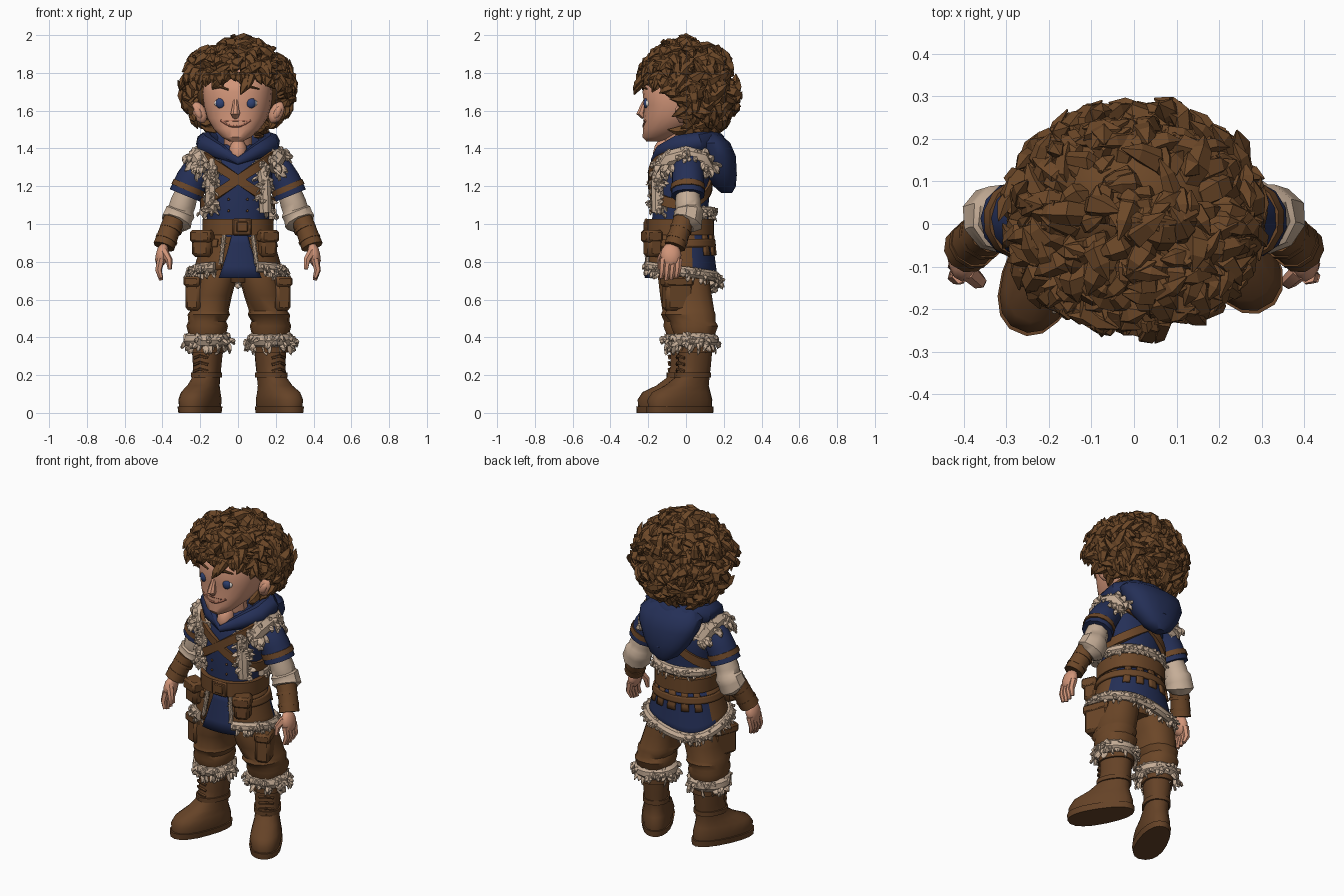
import bpy, bmesh, math, random
from math import sin, cos, pi, radians
from mathutils import Vector, Matrix

random.seed(4)
cube = bpy.data.objects.get("Cube")
if cube:
    bpy.data.objects.remove(cube)


def material(name, *rgb):
    m = bpy.data.materials.new(name)
    m.use_nodes = True
    m.diffuse_color = (*rgb, 1)
    m.node_tree.nodes["Principled BSDF"].inputs["Base Color"].default_value = (*rgb, 1)
    return m


HAIR = material("hair brown", .15, .064, .021)
LEATHER = material("leather brown", .148, .062, .021)
BOOT = material("boot brown", .13, .055, .02)
BLUE = material("tunic blue", .018, .029, .095)
FUR = material("fur beige", .55, .41, .3)
SHIRT = material("shirt cream", .56, .42, .31)
SKIN = material("skin", .64, .3, .19)
WHITE = material("eye white", .75, .7, .65)
IRIS = material("iris blue", .03, .055, .17)
LIP = material("lip", .42, .16, .1)
smooth_parts = []


def finish(bm, name, mat, smooth=True):
    bmesh.ops.recalc_face_normals(bm, faces=bm.faces)
    me = bpy.data.meshes.new(name)
    bm.to_mesh(me)
    bm.free()
    ob = bpy.data.objects.new(name, me)
    bpy.context.collection.objects.link(ob)
    me.materials.append(mat)
    if smooth:
        smooth_parts.append(ob)
    return ob


def oval(a, p=2.3):
    c, s = cos(a), sin(a)
    return math.copysign(abs(c) ** (2 / p), c), math.copysign(abs(s) ** (2 / p), s)


def skin_rings(bm, rings, closed=False):
    rings = [[bm.verts.new(v) for v in r] for r in rings]
    n = len(rings[0])
    for a, b in zip(rings, rings[1:] + rings[:1] if closed else rings[1:]):
        for i in range(n):
            j = (i + 1) % n
            bm.faces.new((a[i], a[j], b[j], b[i]))
    if not closed:
        bm.faces.new(rings[0])
        bm.faces.new(rings[-1])


def loft(name, rings, mat, n=18):
    """Stack of horizontal ovals: x, y, z, x radius, y radius."""
    bm = bmesh.new()
    skin_rings(bm, [[(x + rx * oval(2 * pi * i / n)[0], y + ry * oval(2 * pi * i / n)[1], z)
                     for i in range(n)] for x, y, z, rx, ry in rings])
    return finish(bm, name, mat)


def limb(name, pts, radii, mat, n=9, closed=False):
    """Tube along a path with a radius for each point."""
    pts = [Vector(p) for p in pts]
    radii = radii if isinstance(radii, (list, tuple)) else [radii] * len(pts)
    bm, rings, last, u = bmesh.new(), [], len(pts) - 1, Vector((.3, 1, .1))
    for i, p in enumerate(pts):
        ahead = pts[(i + 1) % len(pts)] if closed else pts[min(i + 1, last)]
        t = (ahead - pts[i - 1 if closed else max(i - 1, 0)]).normalized()
        u = (u - t * u.dot(t)).normalized()
        v = t.cross(u)
        rings.append([p + (u * cos(2 * pi * k / n) + v * sin(2 * pi * k / n)) * radii[i] for k in range(n)])
    skin_rings(bm, rings, closed)
    return finish(bm, name, mat)


def ball(name, loc, size, mat, turn=0):
    bm = bmesh.new()
    bmesh.ops.create_icosphere(bm, subdivisions=2, radius=1, matrix=Matrix.LocRotScale(
        Vector(loc), Matrix.Rotation(turn, 3, 'Y'), Vector(size)))
    return finish(bm, name, mat)


def box(name, loc, size, mat, turn=0, bevel=.012):
    bm = bmesh.new()
    bmesh.ops.create_cube(bm, size=1, matrix=Matrix.LocRotScale(
        Vector(loc), Matrix.Rotation(turn, 3, 'Z'), Vector(size)))
    bmesh.ops.bevel(bm, geom=bm.edges[:], offset=bevel, segments=1, affect='EDGES')
    return finish(bm, name, mat)


def hoop(name, z, rx, ry, height, mat, slope=0, y=-.03, thick=.014, n=32):
    """Belt of rectangular section around an oval body."""
    bm, rings = bmesh.new(), []
    for i in range(n):
        c, s = oval(2 * pi * i / n)
        rings.append([(c * (rx + o), y + s * (ry + o), z + slope * c * rx + h * height / 2)
                      for o, h in ((-thick, -1), (thick, -1), (thick, 1), (-thick, 1))])
    skin_rings(bm, rings, closed=True)
    return finish(bm, name, mat)


def tuft(bm, p, n, t, length, width, sides=5):
    """Curved pointed lock leaving p along normal n and bending to t."""
    u = n.cross(t).normalized()
    rings = []
    for up, along, w in ((-.1, 0, .8), (.26, .3, 1), (.36, .7, .75), (.34, 1.05, .08)):
        c = p + n * up * length + t * along * length
        rings.append([c + (u * cos(2 * pi * k / sides) + n * sin(2 * pi * k / sides)) * width * w
                      for k in range(sides)])
    skin_rings(bm, rings)


def wild():
    return Vector([random.gauss(0, 1) for _ in range(3)]).normalized()


def fur(name, pts, r, count, closed=False):
    """Fur trim: a core tube covered with small pointed locks."""
    pts = [Vector(p) for p in pts]
    limb(name + "_core", pts, r * .95, FUR, 8, closed)
    path = pts + pts[:1] if closed else pts
    bm = bmesh.new()
    for _ in range(count):
        i = random.randrange(len(path) - 1)
        t = (path[i + 1] - path[i]).normalized()
        w = wild()
        n = (w - t * w.dot(t)).normalized()
        lie = (t * random.uniform(-.6, .6) + Vector((0, 0, -.6)) + n * .2 + wild() * .2).normalized()
        tuft(bm, path[i].lerp(path[i + 1], random.random()) + n * r * .65, n, lie,
             r * random.uniform(.7, 1.1), r * random.uniform(.32, .46), 4)
    finish(bm, name, FUR, False)


def skirt_point(a, z, off=0):
    c, s = oval(a, 2.1)
    drop = .96 - z
    return Vector((c * (.175 + drop * .3 + off), -.03 + s * (.165 + drop * .13 + off), z))


def hem(a):
    # lowest at the back, a little to the right
    return .735 - .025 * sin(a) - .045 * max(0, cos(a - 2.1)) ** 4


def shell(name, start, end, top, bottom, mat, off=0, n=24, taper=1):
    """Curved cloth panel hanging around the hips; angles in degrees."""
    bm, rows, mid = bmesh.new(), [], radians(start + end) / 2
    for k in range(5):
        row = []
        for i in range(n + 1):
            a = radians(start + (end - start) * i / n)
            z = top + (bottom(a) - top) * k / 4
            row.append(bm.verts.new(skirt_point(mid + (a - mid) * (taper + (1 - taper) * k / 4), z, off)))
        rows.append(row)
    for a, b in zip(rows, rows[1:]):
        for i in range(n):
            bm.faces.new((a[i], a[i + 1], b[i + 1], b[i]))
    ob = finish(bm, name, mat)
    ob.modifiers.new("thickness", 'SOLIDIFY').thickness = .014
    return ob


# Torso, hips, neck
loft("tunic", [(0, -.03, .93, .165, .155), (0, -.03, 1.05, .165, .15), (0, -.03, 1.18, .178, .155),
               (0, -.02, 1.3, .19, .145), (0, -.02, 1.37, .15, .12), (0, -.02, 1.42, .08, .08)], BLUE)
loft("hips", [(0, -.01, .69, .07, .1), (0, -.01, .73, .1, .12), (0, -.02, .8, .185, .145),
              (0, -.02, .95, .16, .145)], LEATHER)
limb("neck", [(0, -.02, 1.3), (0, -.05, 1.5)], .075, SKIN)
ball("open_collar_skin", (0, -.115, 1.375), (.05, .06, .08), SKIN)
for x in (-.05, .05):
    for z in (1.07, 1.13, 1.19):
        ball("button", (x, -.184, z), (.007, .006, .007), LEATHER)

# Chest straps
hoop("chest_strap_left", 1.235, .192, .162, .055, LEATHER, .68, thick=.01)
hoop("chest_strap_right", 1.235, .187, .158, .055, LEATHER, -.68, thick=.01)

# Hood with folds
limb("hood_collar", [(0, -.165, 1.335), (.09, -.13, 1.38), (.165, -.04, 1.415), (.17, .06, 1.43), (.1, .13, 1.44),
                     (0, .15, 1.44), (-.1, .13, 1.44), (-.17, .06, 1.43), (-.165, -.04, 1.415),
                     (-.09, -.13, 1.38)], [.022, .04] + [.056] * 7 + [.04], BLUE, closed=True)
loft("hood_drape", [(0, .215, 1.165, .03, .03), (0, .205, 1.2, .09, .06), (0, .185, 1.27, .145, .085),
                    (0, .165, 1.36, .19, .1), (0, .135, 1.43, .2, .1), (0, .11, 1.485, .14, .06)], BLUE)
for z, w, y in ((1.37, .17, .25), (1.3, .13, .255)):
    limb("hood_fold", [(w * sin(a), y - .08 * sin(a) ** 2, z - .07 * cos(a) + .03)
                       for a in (i * pi / 10 for i in range(-5, 6))], .016, BLUE, 6)

# Skirt, front flap, fur hem
skirt = shell("skirt", -66, 248, .96, hem, LEATHER, n=48)
skirt.data.materials.append(BLUE)
for f in skirt.data.polygons:
    f.material_index = int(f.center.y > .04)
shell("front_flap", -114, -60, .96, lambda a: .715, BLUE, -.008, 8, .45)
fur("skirt_hem_fur", [skirt_point(radians(a), hem(radians(a)) + .015) for a in range(-66, 249, 9)], .03, 280)
for a in (-66, 248):
    fur("skirt_edge_fur", [skirt_point(radians(a), z, .005) for z in (.79, .86, .94)], .012, 30)

# Belts, buckle, back tabs, pouches
hoop("main_belt", .985, .175, .165, .085, LEATHER)
shell("low_belt", -55, 238, .92, lambda a: .88, LEATHER, .014, 40)
box("buckle", (.022, -.21, .985), (.1, .02, .09), BOOT, bevel=.008)
box("buckle_center", (.022, -.218, .985), (.06, .015, .055), LEATHER, bevel=.005)
for a in range(42, 140, 22):
    shell("back_tab", a, a + 12, .95, lambda q: .835, LEATHER, .012, 3)
for x, y, w, turn in ((-.185, -.15, .105, -.4), (.155, -.175, .09, .4)):
    box("belt_pouch", (x, y, .895), (w, .085, .14), LEATHER, turn, .018)
    box("pouch_flap", (x * 1.01, y - .006, .935), (w + .012, .092, .065), LEATHER, turn)

# Vest fur
fur("vest_hem_fur", [(.178 * cos(a), -.02 + .155 * sin(a), 1.065) for a in (radians(d) for d in range(-6, 187, 12))],
    .03, 100)

for side, s in (("left_", 1), ("right_", -1)):
    def flip(*pts):
        return [(s * x, y, z) for x, y, z in pts]

    fur(side + "shoulder_fur", flip((.17, -.115, 1.3), (.2, -.085, 1.345), (.21, 0, 1.365), (.2, .08, 1.345),
                                    (.17, .105, 1.29)), .052, 105)
    fur(side + "vest_edge_fur", flip((.12, -.135, 1.34), (.14, -.152, 1.22), (.145, -.15, 1.06)), .036, 75)

    # Arm
    limb(side + "sleeve", flip((.14, .01, 1.33), (.2, .01, 1.3), (.245, .01, 1.23), (.278, .01, 1.15)),
         [.07, .085, .086, .09], BLUE, 12)
    limb(side + "sleeve_band", flip((.257, .01, 1.205), (.269, .01, 1.177)), [.092, .094], LEATHER, 12)
    limb(side + "shirt_sleeve", flip((.265, .01, 1.19), (.292, .012, 1.11), (.302, .015, 1.08), (.306, .016, 1.065),
                                     (.318, .014, 1.04), (.328, .008, 1.01), (.338, -.005, .995)),
         [.06, .07, .069, .081, .079, .084, .056], SHIRT, 9)
    limb(side + "bracer", flip((.338, -.012, 1.02), (.362, -.03, .965), (.393, -.06, .88)),
         [.058, .055, .058], LEATHER, 10)
    for t in (.25, .75):
        a, b = (Vector(p) for p in flip((.343, -.016, 1), (.39, -.058, .89)))
        limb(side + "bracer_strap", [a.lerp(b, t - .06), a.lerp(b, t + .06)], .06, LEATHER, 10)
    ball(side + "palm", (s * .403, -.08, .835), (.034, .056, .068), SKIN, s * -.2)
    for i in range(4):
        y = -.12 + i * .027
        limb(side + "finger", flip((.408, y, .815), (.421, y - .004, .755), (.407, y - .012, .7 + abs(i - 1.3) * .01)),
             [.021, .018, .011], SKIN, 6)
    limb(side + "thumb", flip((.392, -.11, .855), (.365, -.135, .81), (.36, -.14, .76)), [.023, .019, .011], SKIN, 6)

    # Leg, thigh pocket, fur cuff
    back, out = (.045, .172) if s > 0 else (.005, -.163)
    loft(side + "trouser_leg", [(s * .085, -.01, .86, .09, .115), (s * .11, -.015, .73, .107, .138),
                                (s * .138, 0, .62, .106, .14), (out * .93, back / 2, .54, .102, .13),
                                (out * .95, back / 2, .52, .112, .138), (out, back * .8, .485, .1, .122),
                                (out, back, .46, .11, .128), (out, back, .4, .095, .105)], LEATHER, 14)
    box(side + "thigh_pocket", (s * .218, -.045, .625), (.085, .15, .165), LEATHER, s * .35, .016)
    box(side + "pocket_flap", (s * .222, -.048, .695), (.09, .16, .055), LEATHER, s * .35)
    fur(side + "cuff_fur", [(out + .089 * cos(a), back + .089 * sin(a), .387)
                            for a in (i * pi / 8 for i in range(16))], .041, 150, True)

    # Boot, shaped pointing forward and then turned out
    boot = [loft(side + "boot", [(0, -.088, .03, .08, .187), (0, -.088, .07, .085, .189), (0, -.08, .11, .078, .17),
                                 (0, -.045, .145, .07, .125), (0, -.012, .19, .067, .094), (0, 0, .25, .071, .088),
                                 (0, .005, .38, .082, .094)], BOOT),
            loft(side + "sole", [(0, -.088, 0, .082, .195), (0, -.088, .035, .088, .197)], BOOT),
            hoop(side + "boot_strap", .335, .077, .091, .03, BOOT, y=.003, thick=.01),
            hoop(side + "ankle_strap", .2, .068, .091, .026, BOOT, y=-.01, thick=.008)]
    for i in range(4):
        z = .185 + i * .035
        boot.append(limb(side + "boot_lace", [(-.04, -.084, z), (0, -.104, z + .012), (.04, -.084, z)], .008, BOOT, 5))
    place = Matrix.Translation((out, back, 0)) @ Matrix.Rotation(.52 if s > 0 else -.4, 4, 'Z')
    for ob in boot[:2]:
        for v in ob.data.vertices:
            v.co.x *= 1 - v.co.y * .5 if v.co.z < .15 else 1
    for ob in boot:
        ob.data.transform(place)

# Head and face
head = [loft("head", [(0, -.17, 1.437, .035, .04), (0, -.145, 1.46, .078, .085), (0, -.1, 1.505, .125, .128),
                      (0, -.065, 1.56, .16, .16), (0, -.05, 1.63, .18, .172), (0, -.04, 1.7, .185, .19),
                      (0, -.02, 1.76, .18, .19), (0, .02, 1.81, .15, .15), (0, .03, 1.86, .1, .1)], SKIN, 22),
        limb("nose", [(0, -.212, 1.66), (0, -.228, 1.62), (0, -.238, 1.585), (0, -.222, 1.565)],
             [.012, .018, .027, .015], SKIN, 8),
        ball("teeth", (0, -.204, 1.534), (.068, .021, .011), WHITE),
        limb("lower_lip", [(x, -.225 + x * x * 2.6, 1.516 + x * x * 5) for x in (-.08, -.05, -.025, 0, .025, .05, .08)],
             .007, LIP, 6),
        limb("upper_lip", [(x, -.223 + x * x * 2.6, 1.547) for x in (-.08, -.04, 0, .04, .08)], .005, LIP, 6)]
for s in (1, -1):
    head += [ball("eye", (s * .082, -.194, 1.64), (.033, .02, .024), WHITE),
             ball("iris", (s * .08, -.204, 1.64), (.027, .017, .03), IRIS),
             limb("eyebrow", [(s * .035, -.226, 1.71), (s * .08, -.222, 1.727), (s * .125, -.2, 1.715)],
                  [.005, .008, .004], HAIR, 6),
             ball("ear", (s * .205, -.015, 1.59), (.038, .026, .062), SKIN, s * .45),
             ball("ear_hollow", (s * .21, -.034, 1.59), (.018, .012, .036), SKIN, s * .45)]

# Curly hair, its crown leaning forward
center = Vector((0, .017, 1.718))
head.append(ball("hair_core", (0, .055, 1.73), (.24, .195, .215), HAIR))
bm = bmesh.new()
total = 640
for i in range(total):
    h = 1 - 2 * (i + .5) / total
    ring, a = math.sqrt(1 - h * h), i * pi * (3 - math.sqrt(5))
    n = Vector((ring * cos(a), ring * sin(a), h))
    p = center + Vector((n.x * .25, n.y * .21 - h * .025, n.z * .21))
    line = 1.77 if p.y < -.12 else 1.77 - (p.y + .12) * 1.25 if p.y < .03 else 1.5
    if p.z < line:
        continue
    w = wild() + Vector((0, 0, -.35))
    t = (w - n * w.dot(n)).normalized()
    tuft(bm, p, n, t, random.uniform(.06, .13), random.uniform(.022, .036))
for i in range(16):
    x = -.18 + i * .024
    n = Vector((x * 2, -1, .2)).normalized()
    tuft(bm, Vector((x, -.228 + x * x * 2 + max(x, 0) * .15, 1.8)), n,
         Vector((random.uniform(-.6, .6), 0, -1)).normalized(), random.uniform(.04, .08), .025)
head.append(finish(bm, "hair_curls", HAIR, False))
for ob in head:
    ob.data.transform(Matrix.Rotation(-.06, 4, 'Z'))

# Smooth the rounded parts, keeping sharp edges
bpy.ops.object.select_all(action='DESELECT')
for ob in smooth_parts:
    ob.select_set(True)
bpy.context.view_layer.objects.active = smooth_parts[0]
bpy.ops.object.shade_smooth_by_angle(angle=radians(40))
